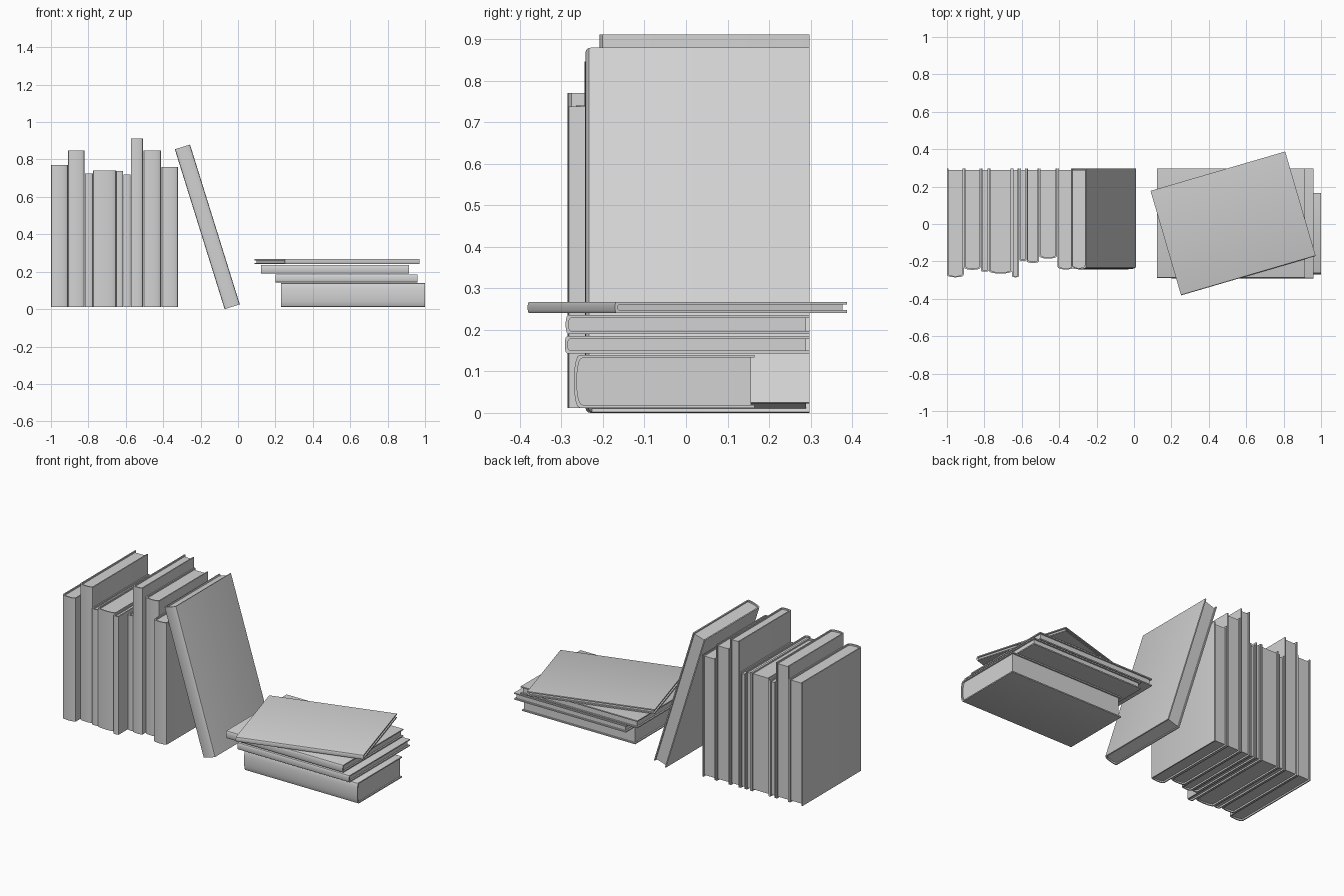
import bpy, bmesh, math
from mathutils import Matrix

cube = bpy.data.objects.get("Cube")
if cube:
    bpy.data.objects.remove(cube, do_unlink=True)

GREY = (0.65, 0.65, 0.65, 1)
mat = bpy.data.materials.new("plain grey")
mat.use_nodes = True
mat.diffuse_color = GREY
mat.node_tree.nodes["Principled BSDF"].inputs["Base Color"].default_value = GREY

BOARD = 0.007   # cover thickness
LIP = 0.009     # cover overhang past the pages


def arc(half, base, bulge, steps=10):
    """Rounded spine line from +x to -x, bulging toward -y."""
    return [(half * math.cos(math.pi * i / steps),
             base - bulge * math.sin(math.pi * i / steps) ** 0.8)
            for i in range(steps + 1)]


def extrude(name, profile, z0, z1, matrix):
    bm = bmesh.new()
    face = bm.faces.new([bm.verts.new((x, y, z0)) for x, y in profile])
    top = bmesh.ops.extrude_face_region(bm, geom=[face])
    verts = [v for v in top["geom"] if isinstance(v, bmesh.types.BMVert)]
    bmesh.ops.translate(bm, verts=verts, vec=(0, 0, z1 - z0))
    bmesh.ops.recalc_face_normals(bm, faces=bm.faces)
    bm.transform(matrix)
    mesh = bpy.data.meshes.new(name)
    bm.to_mesh(mesh)
    bm.free()
    mesh.materials.append(mat)
    obj = bpy.data.objects.new(name, mesh)
    bpy.context.collection.objects.link(obj)
    bpy.ops.object.select_all(action="DESELECT")
    obj.select_set(True)
    bpy.context.view_layer.objects.active = obj
    bpy.ops.object.shade_smooth_by_angle(angle=math.radians(35))


def book(name, thick, depth, height, matrix):
    """Book standing on local z = 0, spine tip at local y = 0."""
    half, bulge = thick / 2, min(0.015, thick * 0.16)
    inner = half - BOARD
    outer_arc = arc(half, bulge, bulge)
    inner_arc = arc(inner, bulge + BOARD, bulge)
    cover = ([(half, depth)] + outer_arc + [(-half, depth), (-inner, depth)]
             + inner_arc[::-1] + [(inner, depth)])
    extrude(name + "_cover", cover, 0, height, matrix)
    pages = [(inner, depth - LIP)] + inner_arc + [(-inner, depth - LIP)]
    extrude(name + "_pages", pages, LIP, height - LIP, matrix)


# Upright row: left edge, right edge, top, spine position
BACK, FLOOR = 0.298, 0.012
row = [
    (-1.0, -0.91, 0.77, -0.285),
    (-0.908, -0.82, 0.847, -0.245),
    (-0.818, -0.776, 0.725, -0.255),
    (-0.775, -0.652, 0.74, -0.265),
    (-0.651, -0.615, 0.738, -0.285),
    (-0.612, -0.575, 0.72, -0.198),
    (-0.573, -0.508, 0.911, -0.208),
    (-0.506, -0.412, 0.848, -0.185),
    (-0.408, -0.32, 0.76, -0.243),
]
for i, (x0, x1, top, spine) in enumerate(row, 1):
    book(f"upright_book_{i}", x1 - x0, BACK - spine, top - FLOOR,
         Matrix.Translation(((x0 + x1) / 2, spine, FLOOR)))

# Leaning book
lean = math.radians(17.3)
book("leaning_book", 0.085, 0.54, 0.895,
     Matrix.Translation((-0.031, -0.242, 0.0126)) @ Matrix.Rotation(-lean, 4, "Y"))

# Flat stack: left, right, spine, fore edge, bottom, top
LIE = Matrix.Rotation(math.pi / 2, 4, "Y")
stack = [
    (0.23, 1.0, -0.27, 0.165, 0.012, 0.14),
    (0.2, 0.96, -0.292, 0.298, 0.143, 0.185),
    (0.122, 0.915, -0.29, 0.298, 0.19, 0.236),
]
for i, (x0, x1, y0, y1, z0, z1) in enumerate(stack, 1):
    book(f"flat_book_{i}", z1 - z0, y1 - y0, x1 - x0,
         Matrix.Translation((x0, y0, (z0 + z1) / 2)) @ LIE)

# Turned book on top of the stack
depth, length = 0.582, 0.75
book("turned_book", 0.027, depth, length,
     Matrix.Translation((0.53, 0.003, 0.254)) @ Matrix.Rotation(math.radians(16.3), 4, "Z")
     @ LIE @ Matrix.Translation((0, -depth / 2, -length / 2)))
